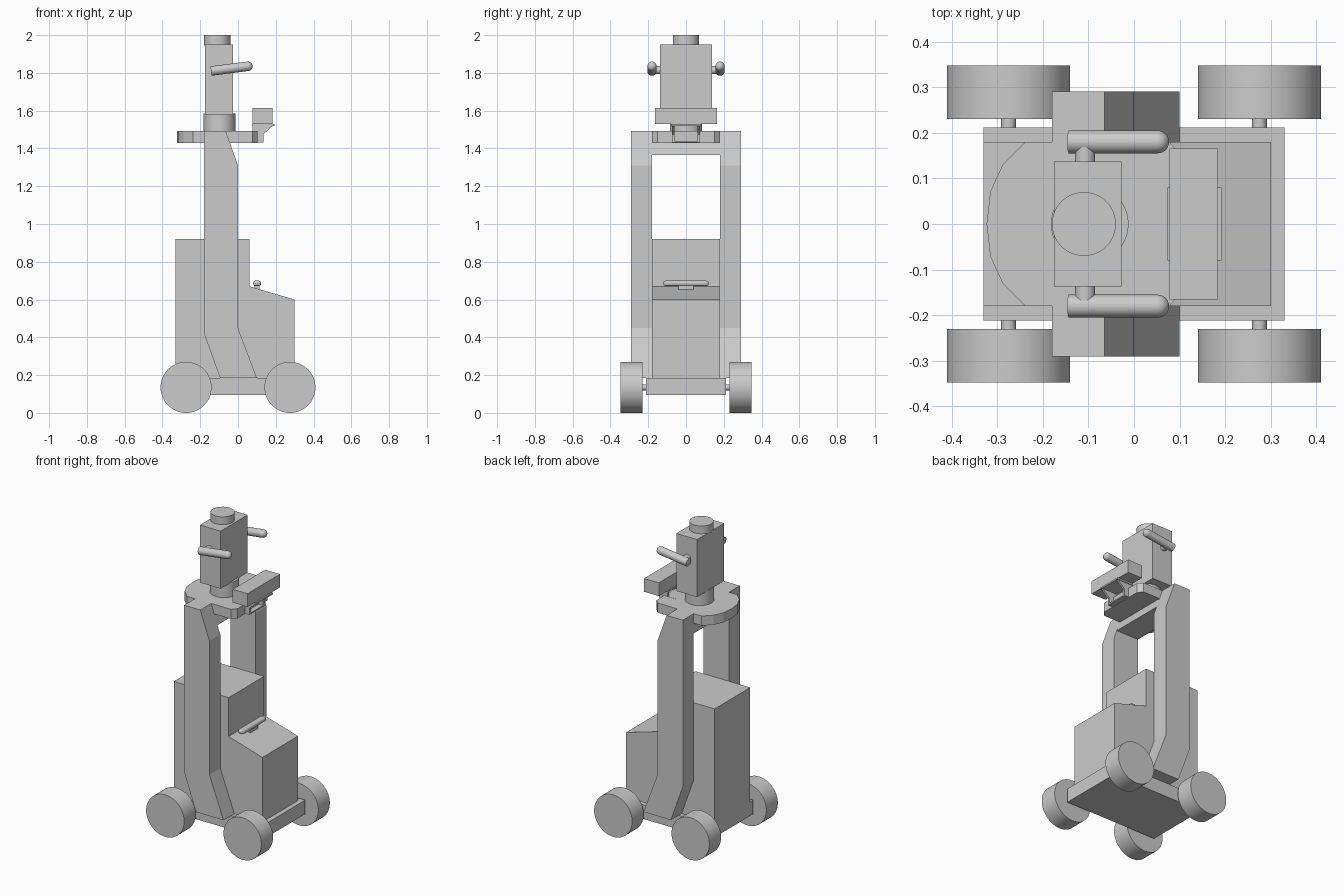
import bpy, bmesh, math
from mathutils import Vector, Matrix

cube = bpy.data.objects.get("Cube")
if cube:
    bpy.data.objects.remove(cube, do_unlink=True)

grey = bpy.data.materials.new("light_grey")
grey.use_nodes = True
COLOUR = (0.6, 0.6, 0.6, 1)
grey.diffuse_color = COLOUR
grey.node_tree.nodes["Principled BSDF"].inputs["Base Color"].default_value = COLOUR


def finish(name, bm, smooth=False):
    bmesh.ops.recalc_face_normals(bm, faces=bm.faces)
    mesh = bpy.data.meshes.new(name)
    bm.to_mesh(mesh)
    bm.free()
    mesh.materials.append(grey)
    obj = bpy.data.objects.new(name, mesh)
    bpy.context.collection.objects.link(obj)
    if smooth:
        bpy.ops.object.select_all(action='DESELECT')
        obj.select_set(True)
        bpy.context.view_layer.objects.active = obj
        bpy.ops.object.shade_smooth_by_angle(angle=math.radians(35))
    return obj


def prism(name, points, offset):
    """Extrude a closed outline along an offset vector."""
    bm = bmesh.new()
    face = bm.faces.new([bm.verts.new(p) for p in points])
    new = bmesh.ops.extrude_face_region(bm, geom=[face])["geom"]
    verts = [v for v in new if isinstance(v, bmesh.types.BMVert)]
    bmesh.ops.translate(bm, verts=verts, vec=offset)
    return finish(name, bm)


def side_prism(name, outline, y0, y1):
    return prism(name, [(x, y0, z) for x, z in outline], (0, y1 - y0, 0))


def box(name, x0, x1, half_y, z0, z1):
    return side_prism(name, [(x0, z0), (x1, z0), (x1, z1), (x0, z1)], -half_y, half_y)


def rod(name, start, end, radius, round_end=False, sides=48):
    start, end = Vector(start), Vector(end)
    axis = end - start
    turn = axis.to_track_quat('Z', 'Y').to_matrix().to_4x4()
    bm = bmesh.new()
    bmesh.ops.create_cone(bm, cap_ends=True, segments=sides, radius1=radius, radius2=radius,
                          depth=axis.length, matrix=Matrix.Translation((start + end) / 2) @ turn)
    if round_end:
        bmesh.ops.create_uvsphere(bm, u_segments=sides, v_segments=16, radius=radius,
                                  matrix=Matrix.Translation(end) @ turn)
    return finish(name, bm, True)


# Chassis and stepped body
box("chassis", -0.33, 0.33, 0.211, 0.095, 0.185)
side_prism("body", [(-0.33, 0.185), (0.3, 0.185), (0.3, 0.6), (0.06, 0.67),
                    (0.06, 0.92), (-0.33, 0.92)], -0.18, 0.18)

column = [(-0.095, 0.185), (0.1, 0.185), (0, 0.45), (0, 1.31),
          (-0.065, 1.492), (-0.18, 1.492), (-0.18, 0.42)]

for side, s in (("left", 1), ("right", -1)):
    # Wheels with short axles
    for end, x in (("front", 0.275), ("rear", -0.275)):
        rod(f"{end}_{side}_wheel", (x, s * 0.23, 0.135), (x, s * 0.347, 0.135), 0.135, sides=64)
        rod(f"{end}_{side}_axle", (x, s * 0.2, 0.135), (x, s * 0.24, 0.135), 0.016)
    # Bent upright columns
    side_prism(f"{side}_column", column, s * 0.18, s * 0.29)
    # Head arms on pegs
    rod(f"{side}_arm_peg", (-0.107, s * 0.13, 1.815), (-0.107, s * 0.18, 1.815), 0.022)
    rod(f"{side}_arm", (-0.143, s * 0.18, 1.81), (0.052, s * 0.18, 1.835), 0.025, True)
    # Bracket gussets under the front tray
    side_prism(f"{side}_gusset", [(0.016, 1.432), (0.135, 1.432), (0.135, 1.475), (0.19, 1.525),
                                  (0.078, 1.525), (0.078, 1.493), (0.016, 1.493)],
               s * 0.062, s * 0.075)

# Crossbar between the columns
side_prism("crossbar", [(-0.18, 1.365), (-0.02, 1.365), (-0.043, 1.431), (-0.18, 1.431)],
           -0.18, 0.18)

# Shoulder plate with a faceted rear edge
half = [(0.103, 0.15), (0.077, 0.18), (-0.238, 0.18), (-0.288, 0.13), (-0.315, 0.071)]
outline = half + [(-0.323, 0)] + [(x, -y) for x, y in reversed(half)]
prism("shoulder_plate", [(x, y, 1.43) for x, y in outline], (0, 0, 0.062))

# Front box on its bracket
box("bracket_web", 0.103, 0.135, 0.065, 1.432, 1.44)
box("bracket_plate", 0.073, 0.192, 0.08, 1.52, 1.53)
box("front_box", 0.078, 0.183, 0.165, 1.53, 1.615)

# Neck, head and cap
rod("neck", (-0.097, 0, 1.49), (-0.097, 0, 1.585), 0.085)
box("head", -0.175, -0.027, 0.137, 1.58, 1.95)
rod("head_cap", (-0.11, 0, 1.945), (-0.11, 0, 2), 0.07)

# Body handle: rounded bar on a small mount
handle = box("handle", 0.08, 0.122, 0.12, 0.672, 0.7)
bevel = handle.modifiers.new("rounding", 'BEVEL')
bevel.width = 0.012
bevel.segments = 3
box("handle_mount", 0.085, 0.115, 0.04, 0.64, 0.675)
